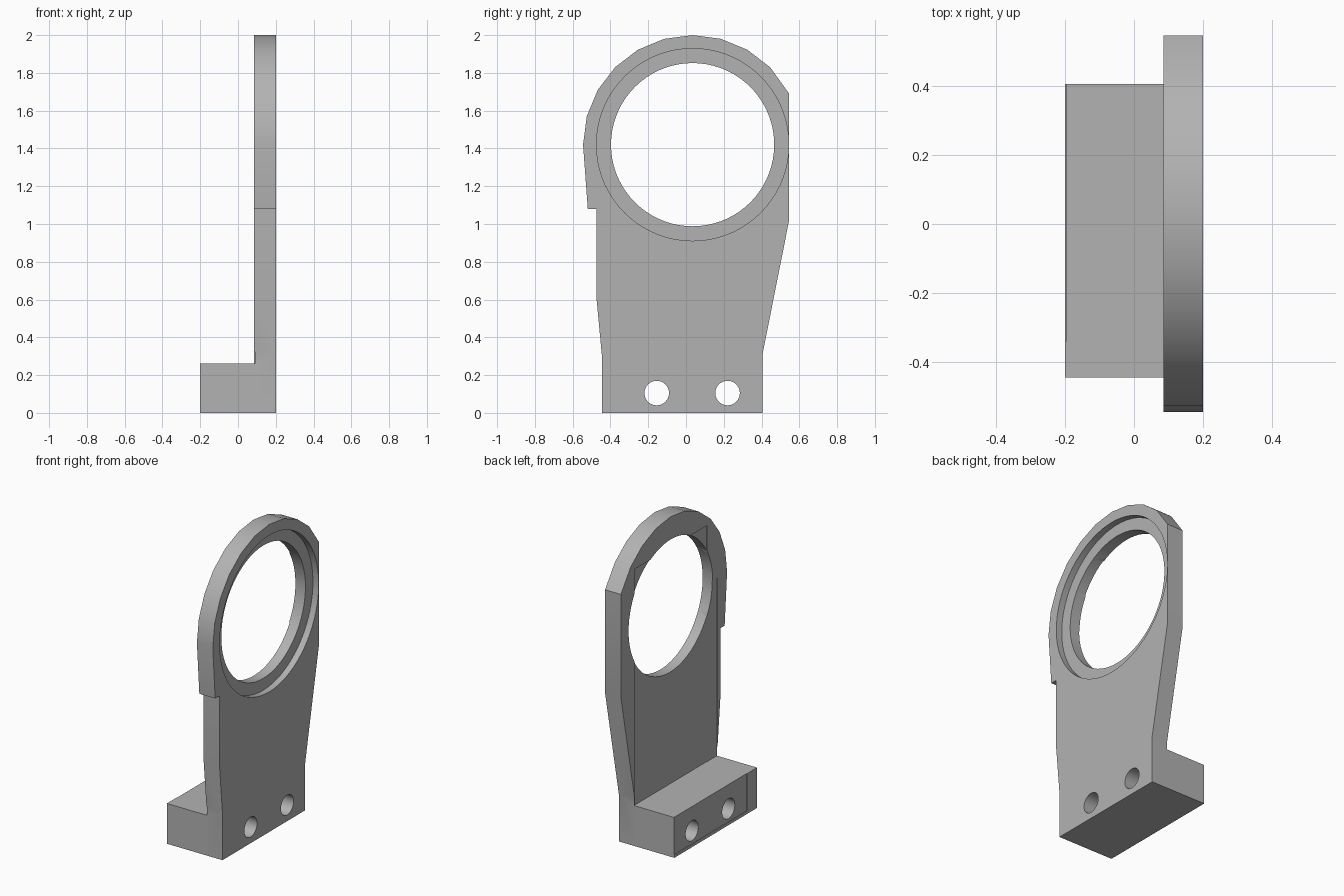
import bpy
import bmesh
from math import sin, cos, radians, pi
from mathutils import Matrix

cube = bpy.data.objects.get("Cube")
if cube:
    bpy.data.objects.remove(cube, do_unlink=True)

GREY = (0.45, 0.45, 0.45, 1)
mat = bpy.data.materials.new("plain grey")
mat.use_nodes = True
mat.diffuse_color = GREY
mat.node_tree.nodes["Principled BSDF"].inputs["Base Color"].default_value = GREY

BACK, FACE = 0.086, 0.2          # plate thickness range along x
RING_Y, RING_Z = 0.035, 1.42     # centre of the large opening


def extrude_x(name, outline, x0, x1):
    """Solid prism from a (y, z) outline, running from x0 to x1."""
    bm = bmesh.new()
    base = bm.faces.new([bm.verts.new((x0, y, z)) for y, z in outline])
    side = bmesh.ops.extrude_face_region(bm, geom=[base])["geom"]
    moved = [v for v in side if isinstance(v, bmesh.types.BMVert)]
    bmesh.ops.translate(bm, verts=moved, vec=(x1 - x0, 0, 0))
    bmesh.ops.recalc_face_normals(bm, faces=bm.faces)
    mesh = bpy.data.meshes.new(name)
    bm.to_mesh(mesh)
    bm.free()
    mesh.materials.append(mat)
    obj = bpy.data.objects.new(name, mesh)
    bpy.context.collection.objects.link(obj)
    return obj


def circle(y, z, r, n):
    return [(y + r * cos(2 * pi * i / n), z + r * sin(2 * pi * i / n)) for i in range(n)]


def rect(y0, y1, z0, z1):
    return [(y0, z0), (y1, z0), (y1, z1), (y0, z1)]


def cut(target, outline, x0, x1):
    """Subtract a prism from the target."""
    cutter = extrude_x("cutter", outline, x0, x1)
    cutter.hide_render = True
    mod = target.modifiers.new("cut", "BOOLEAN")
    mod.operation = "DIFFERENCE"
    mod.solver = "EXACT"
    mod.object = cutter
    bpy.ops.object.select_all(action="DESELECT")
    bpy.context.view_layer.objects.active = target
    target.select_set(True)
    bpy.ops.object.modifier_apply(modifier=mod.name)
    bpy.data.objects.remove(cutter, do_unlink=True)


# Upright plate: tapered stem below a faceted rounded head
arc = [(RING_Y + 0.58 * cos(radians(a)), RING_Z + 0.58 * sin(radians(a)))
       for a in range(45, 181, 15)]
outline = [(-0.445, 0), (0.405, 0), (0.405, 0.31), (0.546, 1.02), (0.546, 1.69)]
outline += arc + [(-0.52, 1.08), (-0.475, 1.08), (-0.475, 0.62), (-0.445, 0.3)]
plate = extrude_x("upright_plate", outline, BACK, FACE)

# Large opening with a stepped seat on the outer face
cut(plate, circle(RING_Y, RING_Z, 0.432, 72), 0, 0.3)
cut(plate, circle(RING_Y, RING_Z, 0.509, 72), FACE - 0.042, 0.3)

# Shallow relief on the inner face
cut(plate, rect(-0.34, 0.405, 0.262, 1.8), 0, BACK + 0.005)
cut(plate, rect(-0.447, -0.339, 0.262, 1.42), 0, BACK + 0.003)

# Foot block with a shallow pad on its rear face
foot = extrude_x("foot_block", rect(-0.445, 0.405, 0, 0.262), -0.2, BACK)
cut(foot, rect(-0.34, 0.5, 0.02, 0.3), -0.3, -0.197)

# Bolt holes through plate and foot
for part in (plate, foot):
    for y in (-0.155, 0.22):
        cut(part, circle(y, 0.105, 0.065, 40), -0.4, 0.4)
    bpy.ops.object.select_all(action="DESELECT")
    part.select_set(True)
    bpy.context.view_layer.objects.active = part
    bpy.ops.object.shade_smooth_by_angle(angle=radians(30))
